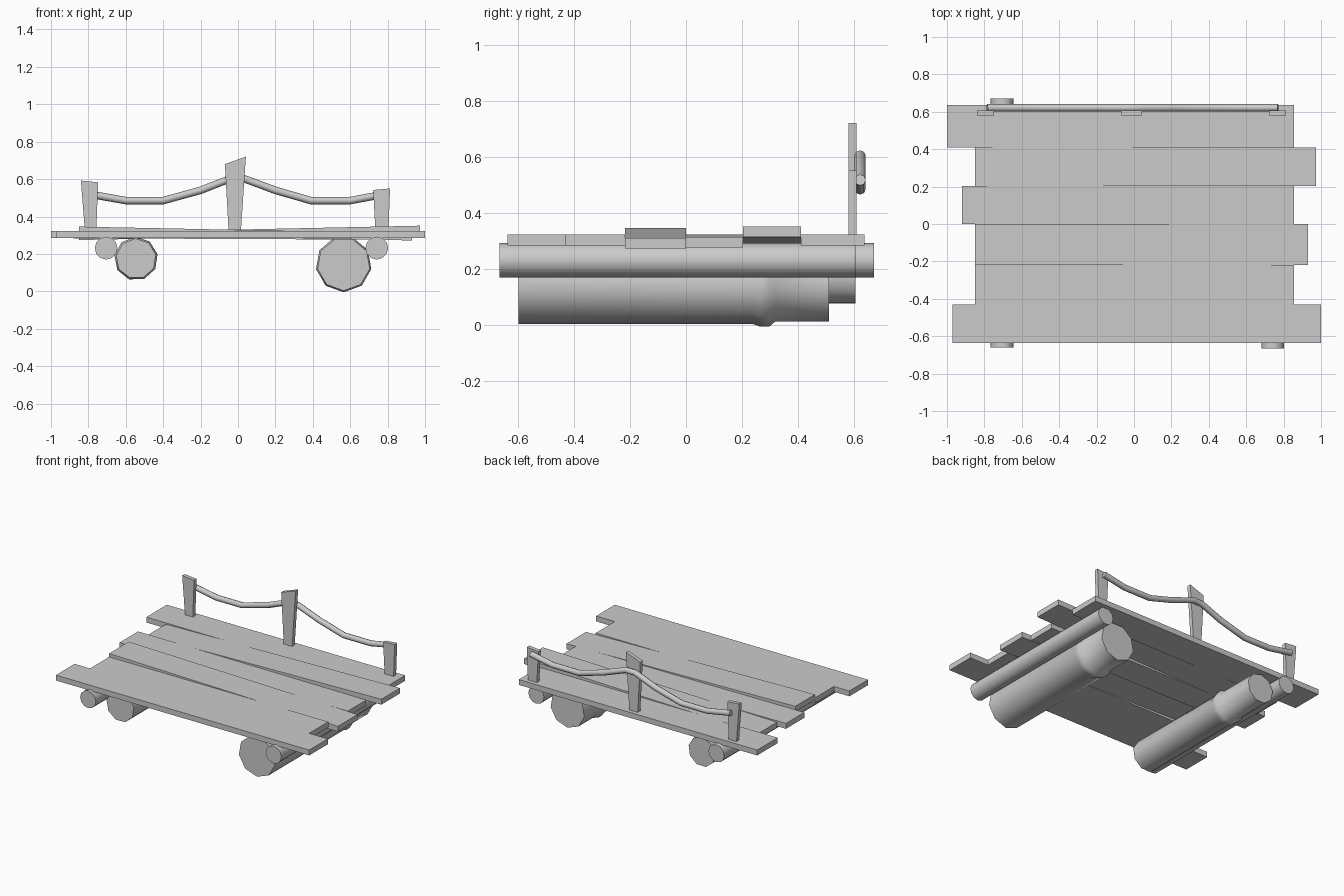
import bpy, math
from mathutils import Vector

if "Cube" in bpy.data.objects:
    bpy.data.objects.remove(bpy.data.objects["Cube"])


def mesh_object(name, verts, faces):
    me = bpy.data.meshes.new(name)
    me.from_pydata(verts, [], faces)
    ob = bpy.data.objects.new(name, me)
    bpy.context.collection.objects.link(ob)
    return ob


def extrude_profile(name, pts, y0, y1):
    """Prism from a counter-clockwise (x, z) outline, from y0 (front) to y1 (back)."""
    n = len(pts)
    verts = [(x, y, z) for y in (y0, y1) for x, z in pts]
    faces = [tuple(range(n)), tuple(reversed(range(n, 2 * n)))]
    faces += [(i, i + n, (i + 1) % n + n, (i + 1) % n) for i in range(n)]
    return mesh_object(name, verts, faces)


def log(name, cx, cz, rings, sides, turn=0.0):
    """Lathe along y: rings is a list of (y, radius)."""
    verts, faces = [], []
    for y, r in rings:
        for i in range(sides):
            a = math.tau * i / sides + turn
            verts.append((cx + r * math.cos(a), y, cz + r * math.sin(a)))
    for k in range(len(rings) - 1):
        for i in range(sides):
            j = (i + 1) % sides
            faces.append((k * sides + i, (k + 1) * sides + i,
                          (k + 1) * sides + j, k * sides + j))
    faces.append(tuple(range(sides)))
    last = (len(rings) - 1) * sides
    faces.append(tuple(reversed(range(last, last + sides))))
    ob = mesh_object(name, verts, faces)
    bpy.context.view_layer.objects.active = ob
    ob.select_set(True)
    bpy.ops.object.shade_smooth_by_angle(angle=math.radians(50))
    ob.select_set(False)


# deck planks: y range, left end (x, top z), right end (x, top z)
planks = [
    (0.41, 0.637, -1.0, 0.322, 0.855, 0.322),
    (0.203, 0.41, -0.85, 0.312, 0.973, 0.351),
    (0.0, 0.203, -0.92, 0.322, 0.855, 0.314),
    (-0.218, 0.0, -0.85, 0.346, 0.93, 0.31),
    (-0.43, -0.218, -0.85, 0.322, 0.855, 0.322),
    (-0.637, -0.43, -0.97, 0.322, 1.0, 0.322),
]
for i, (y0, y1, xl, zl, xr, zr) in enumerate(planks):
    t = 0.038
    extrude_profile(f"deck_plank_{i + 1}",
                    [(xl, zl - t), (xr, zr - t), (xr, zr), (xl, zl)], y0, y1)


# large supporting logs with a raised band
def banded(y0, y1, r_front, r_back, r_band):
    return [(y0, r_front), (0.24, r_front), (0.262, r_band),
            (0.298, r_band), (0.318, r_back), (y1, r_back)]


log("large_log_left", -0.545, 0.175, banded(-0.53, 0.605, 0.108, 0.103, 0.117), 9, 0.2)
log("large_log_right", 0.565, 0.145, banded(-0.597, 0.51, 0.142, 0.133, 0.15), 9, -math.pi / 2)

# thin supporting logs
log("small_log_left", -0.705, 0.231, [(-0.66, 0.061), (0.67, 0.061)], 12)
log("small_log_right", 0.742, 0.231, [(-0.665, 0.061), (0.605, 0.061)], 12)

# tapered railing posts
posts = {
    "left": [(-0.818, 0.315), (-0.758, 0.315), (-0.748, 0.583), (-0.84, 0.592)],
    "middle": [(-0.05, 0.315), (0.015, 0.315), (0.042, 0.72), (-0.07, 0.68)],
    "right": [(0.735, 0.315), (0.804, 0.315), (0.813, 0.55), (0.723, 0.542)],
}
for side, pts in posts.items():
    extrude_profile(f"railing_post_{side}", pts, 0.58, 0.608)

# sagging rail rope behind the posts
path = [(-0.785, 0.518), (-0.6, 0.485), (-0.4, 0.485), (-0.2, 0.54), (-0.04, 0.603),
        (0.03, 0.603), (0.2, 0.54), (0.39, 0.485), (0.6, 0.485), (0.77, 0.517)]
cu = bpy.data.curves.new("railing_rope", 'CURVE')
cu.dimensions = '3D'
cu.bevel_depth = 0.02
cu.bevel_resolution = 2
cu.use_fill_caps = True
sp = cu.splines.new('POLY')
sp.points.add(len(path) - 1)
for p, (x, z) in zip(sp.points, path):
    p.co = (x, 0.621, z, 1)
sp.use_smooth = True
rope = bpy.data.objects.new("railing_rope", cu)
bpy.context.collection.objects.link(rope)
